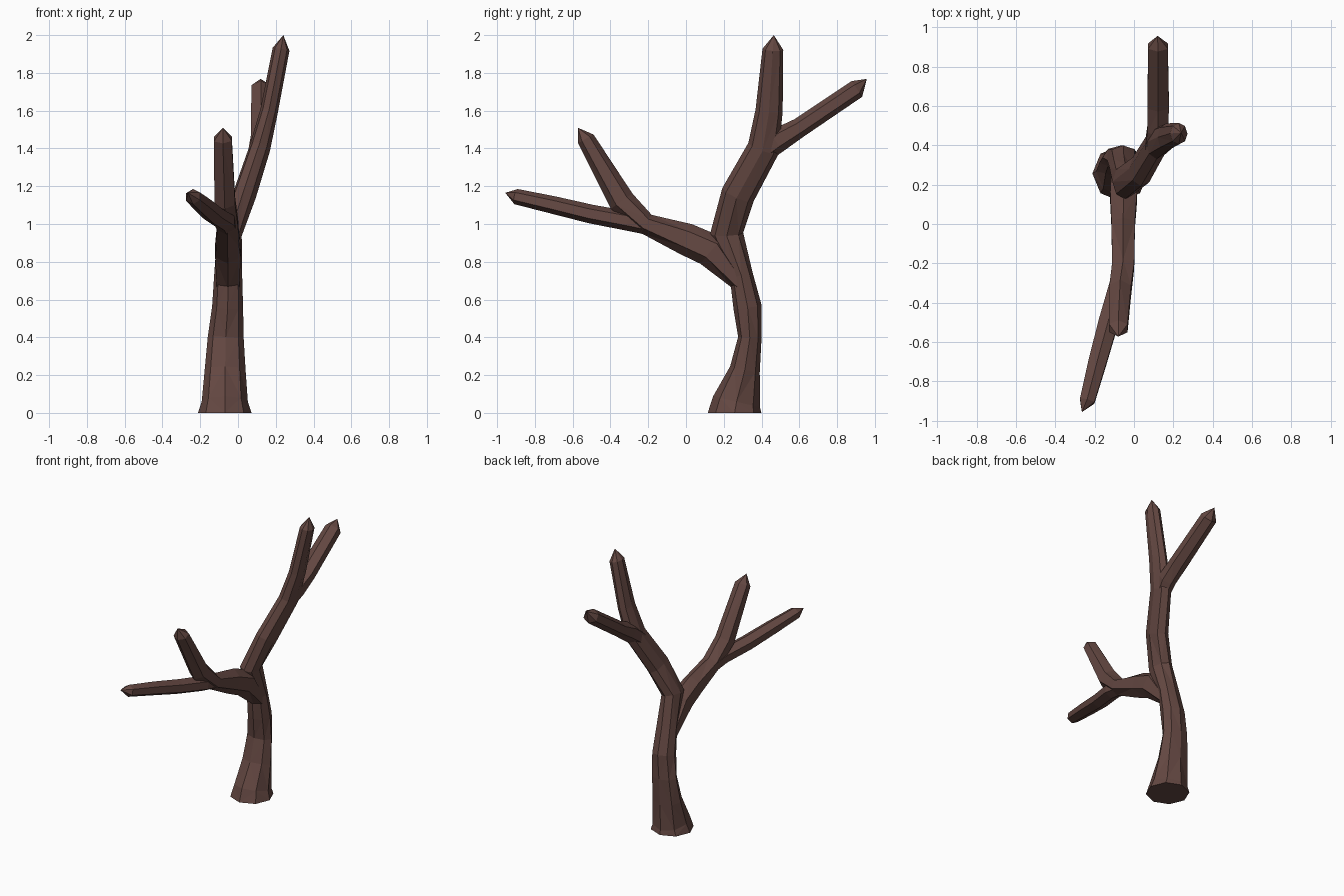
import bpy, bmesh, math
from mathutils import Vector

if "Cube" in bpy.data.objects:
    bpy.data.objects.remove(bpy.data.objects["Cube"])

bark = bpy.data.materials.new("dark_brown_bark")
bark.diffuse_color = (0.127, 0.064, 0.054, 1)
bark.use_nodes = True
bark.node_tree.nodes["Principled BSDF"].inputs["Base Color"].default_value = bark.diffuse_color


def limb(name, rings, sides=6, tip=None):
    """Faceted tube; each ring is (x, y, z, half width, half depth)."""
    bm = bmesh.new()
    pts = [Vector(r[:3]) for r in rings]
    loops = []
    for i, r in enumerate(rings):
        t = (pts[min(i + 1, len(pts) - 1)] - pts[max(i - 1, 0)]).normalized()
        if i == 0 and r[2] == 0:
            t = Vector((0, 0, 1))
        u = Vector((1, 0, 0))
        u = (u - t * u.dot(t)).normalized()
        v = t.cross(u)
        # widen so the flats reach the half width
        k = 1 / math.cos(math.pi / sides) if sides % 4 else 1
        loops.append([bm.verts.new(pts[i]
                      + u * r[3] * k * math.sin(2 * math.pi * j / sides)
                      + v * r[4] * math.cos(2 * math.pi * j / sides))
                      for j in range(sides)])
    for a, b in zip(loops, loops[1:]):
        for j in range(sides):
            n = (j + 1) % sides
            bm.faces.new((a[j], a[n], b[n], b[j]))
    bm.faces.new(loops[0])
    if tip:
        top = bm.verts.new(tip)
        for j in range(sides):
            bm.faces.new((loops[-1][j], loops[-1][(j + 1) % sides], top))
    else:
        bm.faces.new(loops[-1])
    bmesh.ops.triangulate(bm, faces=[f for f in bm.faces if len(f.verts) == 4])
    bmesh.ops.recalc_face_normals(bm, faces=bm.faces)
    me = bpy.data.meshes.new(name)
    bm.to_mesh(me)
    bm.free()
    me.materials.append(bark)
    ob = bpy.data.objects.new(name, me)
    bpy.context.collection.objects.link(ob)
    return ob


# Flared trunk sweeping up into the tall rear limb
trunk = limb("tree_trunk", [
    (-.07, .257, 0, .142, .142), (-.07, .268, .06, .122, .127),
    (-.068, .312, .23, .108, .08), (-.065, .338, .40, .095, .062),
    (-.055, .326, .56, .082, .075), (-.052, .292, .73, .074, .062),
    (-.045, .215, .95, .066, .088), (.035, .275, 1.155, .062, .09),
    (.115, .41, 1.40, .056, .085), (.165, .44, 1.60, .047, .072),
    (.228, .46, 1.925, .045, .055)], 8, (.24, .465, 2.0))

# Limb reaching forward, ending in the upright fork
front_limb = limb("front_limb", [
    (-.053, .285, .68, .06, .04), (-.053, .135, .86, .068, .092),
    (-.055, 0, .92, .06, .085), (-.055, -.21, 1.0, .056, .056),
    (-.07, -.34, 1.12, .055, .07), (-.08, -.53, 1.45, .047, .047)],
    6, (-.08, -.573, 1.51))

# Long thin twig at the front
front_twig = limb("front_twig", [
    (-.055, -.14, .98, .05, .05), (-.07, -.30, 1.015, .052, .052),
    (-.13, -.50, 1.052, .05, .05), (-.185, -.70, 1.10, .046, .047),
    (-.238, -.90, 1.145, .038, .041)], 6, (-.265, -.957, 1.165))

# Twig leaning away at the back
rear_twig = limb("rear_twig", [
    (.10, .39, 1.37, .045, .06), (.12, .48, 1.44, .052, .065),
    (.123, .60, 1.51, .055, .052), (.122, .905, 1.715, .05, .05)],
    6, (.12, .957, 1.768))

# Fuse the limbs into one solid branch
for part in (front_limb, front_twig, rear_twig):
    mod = trunk.modifiers.new("fuse_" + part.name, 'BOOLEAN')
    mod.operation, mod.solver, mod.object = 'UNION', 'EXACT', part
bpy.context.view_layer.update()
fused = bpy.data.meshes.new_from_object(
    trunk.evaluated_get(bpy.context.evaluated_depsgraph_get()))
trunk.modifiers.clear()
trunk.data = fused
for part in (front_limb, front_twig, rear_twig):
    bpy.data.objects.remove(part)
